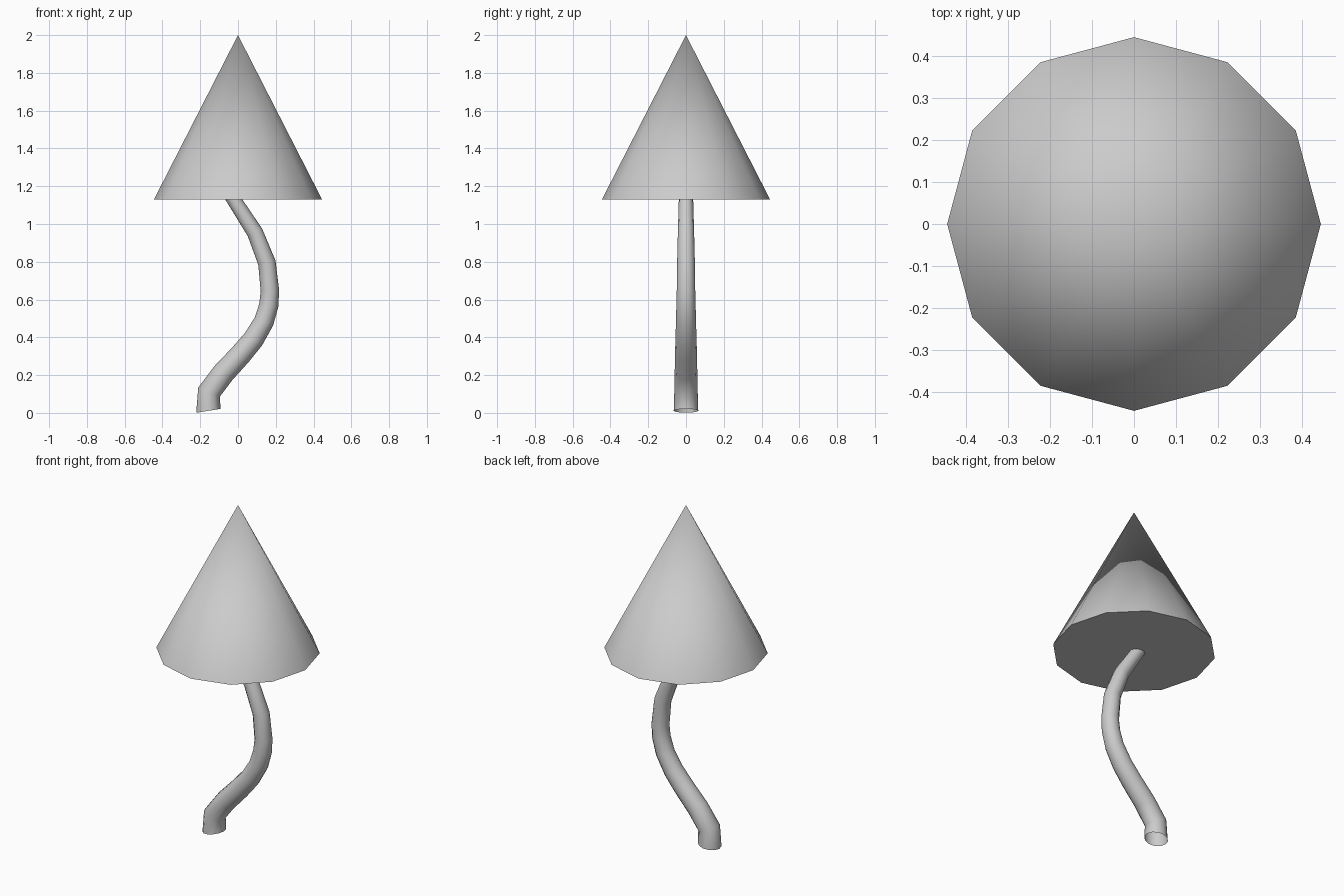
import bpy, bmesh, math
from mathutils import Vector

if "Cube" in bpy.data.objects:
    bpy.data.objects.remove(bpy.data.objects["Cube"])

SIDES = 12


def finish(bm, name):
    mesh = bpy.data.meshes.new(name)
    bm.to_mesh(mesh)
    bm.free()
    obj = bpy.data.objects.new(name, mesh)
    bpy.context.collection.objects.link(obj)
    return obj


# Conical cap with a closed flat underside
bm = bmesh.new()
rim = [bm.verts.new((0.445 * math.cos(2 * math.pi * i / SIDES),
                     0.445 * math.sin(2 * math.pi * i / SIDES), 1.13)) for i in range(SIDES)]
tip = bm.verts.new((0, 0, 2))
for i in range(SIDES):
    bm.faces.new((rim[i], rim[(i + 1) % SIDES], tip)).smooth = True
bm.faces.new(rim[::-1])
for v in rim:
    for e in v.link_edges:
        if tip not in e.verts:
            e.smooth = False
finish(bm, "cone_cap")

# Curved tapering stem, open at the bottom: (x, z, radius)
path = [(-0.157, 0.011, 0.065), (-0.153, 0.11, 0.062), (-0.078, 0.21, 0.060),
        (0.015, 0.31, 0.058), (0.082, 0.39, 0.056), (0.138, 0.485, 0.053),
        (0.163, 0.57, 0.051), (0.169, 0.645, 0.049), (0.153, 0.795, 0.047),
        (0.09, 0.955, 0.043), (-0.023, 1.13, 0.038), (-0.042, 1.16, 0.038)]
bm = bmesh.new()
rings = []
for k, (x, z, r) in enumerate(path):
    a, b = path[max(k - 1, 0)], path[min(k + 1, len(path) - 1)]
    along = Vector((b[0] - a[0], 0, b[1] - a[1])).normalized()
    if k == 0:
        along = Vector((-0.16, 0, 1)).normalized()
    side = Vector((along.z, 0, -along.x))
    ring = []
    for i in range(SIDES):
        t = 2 * math.pi * i / SIDES
        p = Vector((x, 0, z)) + side * r * math.cos(t) + Vector((0, r * math.sin(t), 0))
        ring.append(bm.verts.new(p))
    rings.append(ring)
for lo, hi in zip(rings, rings[1:]):
    for i in range(SIDES):
        j = (i + 1) % SIDES
        bm.faces.new((lo[i], lo[j], hi[j], hi[i])).smooth = True
finish(bm, "stem")
